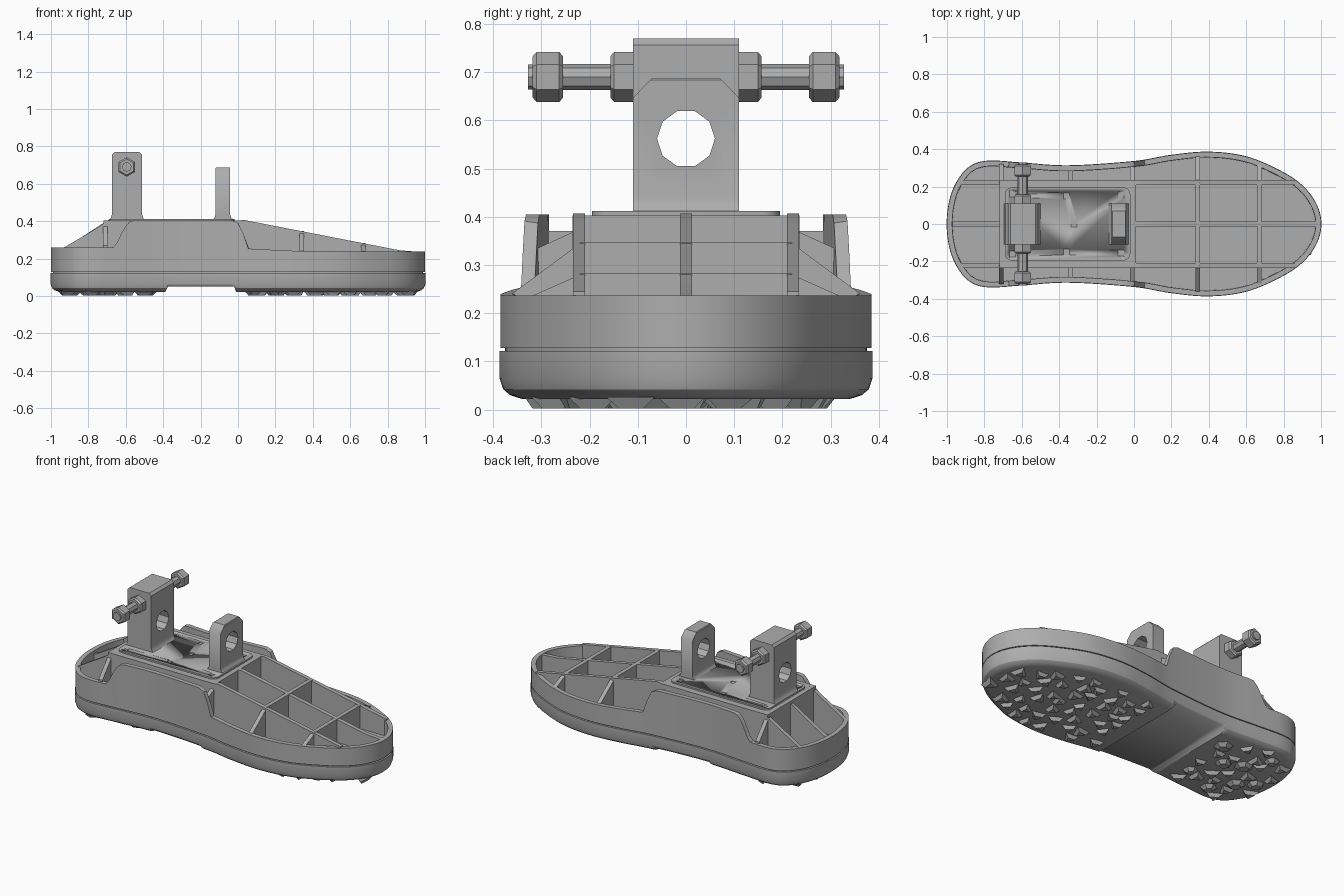
import bpy, bmesh, math, random
from math import radians, pi, cos, sin
from mathutils import Matrix, Vector

cube = bpy.data.objects.get("Cube")
if cube:
    bpy.data.objects.remove(cube, do_unlink=True)

GREY = (0.42, 0.42, 0.42, 1)
mat = bpy.data.materials.new("plain grey")
mat.use_nodes = True
mat.diffuse_color = GREY
mat.node_tree.nodes["Principled BSDF"].inputs["Base Color"].default_value = GREY


# ---- helpers ----
def finish(name, bm, angle=30):
    bmesh.ops.recalc_face_normals(bm, faces=bm.faces)
    me = bpy.data.meshes.new(name)
    bm.to_mesh(me)
    bm.free()
    me.materials.append(mat)
    ob = bpy.data.objects.new(name, me)
    bpy.context.collection.objects.link(ob)
    bpy.ops.object.select_all(action='DESELECT')
    ob.select_set(True)
    bpy.context.view_layer.objects.active = ob
    bpy.ops.object.shade_smooth_by_angle(angle=radians(angle))
    return ob


def add_prism(bm, pts, lo, hi, axis):
    """Extrude a 2D polygon along an axis: x takes (y,z), y takes (x,z), z takes (x,y)."""
    def place(p, t):
        return {'x': (t, *p), 'y': (p[0], t, p[1]), 'z': (*p, t)}[axis]
    a = [bm.verts.new(place(p, lo)) for p in pts]
    b = [bm.verts.new(place(p, hi)) for p in pts]
    bm.faces.new(a)
    bm.faces.new(b)
    for i in range(len(a)):
        j = (i + 1) % len(a)
        bm.faces.new((a[i], a[j], b[j], b[i]))


def prism(name, pts, lo, hi, axis):
    bm = bmesh.new()
    add_prism(bm, pts, lo, hi, axis)
    return finish(name, bm)


def rect(a0, a1, b0, b1):
    return [(a0, b0), (a1, b0), (a1, b1), (a0, b1)]


def round_rect(x0, x1, y0, y1, r, n=5):
    out = []
    for k, (cx, cy) in enumerate([(x1 - r, y1 - r), (x0 + r, y1 - r), (x0 + r, y0 + r), (x1 - r, y0 + r)]):
        for i in range(n):
            a = (k + i / (n - 1)) * pi / 2
            out.append((cx + r * cos(a), cy + r * sin(a)))
    return out


def cut(ob, cutter):
    m = ob.modifiers.new("cut", 'BOOLEAN')
    m.object = cutter
    m.solver = 'EXACT'
    bpy.context.view_layer.objects.active = ob
    bpy.ops.object.modifier_apply(modifier=m.name)
    bpy.data.objects.remove(cutter, do_unlink=True)


def add_tube(bm, sides, r1, r2, depth, matrix):
    bmesh.ops.create_cone(bm, cap_ends=True, segments=sides, radius1=r1, radius2=r2,
                          depth=depth, matrix=matrix)


# ---- foot outline, smoothed from half widths ----
HALF = [(-1, 0), (-.987, .12), (-.95, .22), (-.88, .305), (-.78, .337), (-.6, .327), (-.35, .312),
        (0, .335), (.2, .368), (.4, .385), (.6, .36), (.78, .285), (.9, .205), (.975, .105), (1, 0)]


def spline(pts, steps=9):
    ext = [(pts[1][0], -pts[1][1])] + pts + [(pts[-2][0], -pts[-2][1])]
    out = []
    for a, b, c, d in zip(ext, ext[1:], ext[2:], ext[3:]):
        for s in range(steps):
            t = s / steps
            out.append(tuple(.5 * (2 * q + (r - p) * t + (2 * p - 5 * q + 4 * r - w) * t * t
                                   + (3 * q - p - 3 * r + w) * t ** 3) for p, q, r, w in zip(a, b, c, d)))
    return out + [pts[-1]]


SIDE = spline(HALF)
OUTLINE = [(x, -y) for x, y in SIDE] + SIDE[-2:0:-1]


def half(x):
    for (x0, y0), (x1, y1) in zip(SIDE, SIDE[1:]):
        if x0 <= x <= x1:
            return y0 + (y1 - y0) * (x - x0) / max(x1 - x0, 1e-6)
    return 0


def inset(d):
    out, n = [], len(OUTLINE)
    for i, (x, y) in enumerate(OUTLINE):
        t = (Vector(OUTLINE[(i + 1) % n]) - Vector(OUTLINE[i - 1])).normalized()
        out.append((x - t.y * d, y + t.x * d))
    return out


def loft(name, rings, closed=False):
    """Join outline rings given as (inset, height function)."""
    bm = bmesh.new()
    loops = [[bm.verts.new((x, y, z(x))) for x, y in inset(d)] for d, z in rings]
    n = len(OUTLINE)
    for a, b in zip(loops, loops[1:] + (loops[:1] if closed else [])):
        for i in range(n):
            j = (i + 1) % n
            bm.faces.new((a[i], a[j], b[j], b[i]))
    if not closed:
        bm.faces.new(loops[0])
        bm.faces.new(loops[-1])
    return finish(name, bm)


def level(z):
    return lambda x: z


def ease(x, a, b):
    t = min(max((x - a) / (b - a), 0), 1)
    return t * t * (3 - 2 * t)


def wall_top(x):
    high = .405 * ease(x, -.8, -.56) * (1 - ease(x, -.02, .16))
    return max(high, .26 - .023 * ease(x, -.2, .5))


def rib_top(x):
    return max(.235, min(.407, .407 - (x - .03) * .195, .407 + (x + .68) * .59))


# ---- rubber sole with arch gap ----
sole = loft("rubber_sole", [(-.002, level(.122)), (-.002, level(.065)), (.006, level(.042)),
                            (.02, level(.03)), (.045, level(.022))])
cut(sole, prism("arch_cutter", [(-.405, -.01), (-.375, .05), (-.02, .05), (0, -.01)], -.6, .6, 'y'))

# ---- tread lugs ----
random.seed(4)
bm = bmesh.new()
for i in range(19):
    for j in range(-3, 4):
        x = -.9 + i * .1 + random.uniform(-.025, .025)
        y = j * .1 + (i % 2) * .04 - .02 + random.uniform(-.02, .02)
        if -.45 < x < .05 or abs(y) > half(x) - .06:
            continue
        r = random.uniform(.045, .06)
        spin = Matrix.Translation((x, y, .014)) @ Matrix.Rotation(random.uniform(0, 6), 4, 'Z')
        sides = 6 if (x < -.4 and (i + j) % 3 == 0) else 3
        add_tube(bm, sides, r * .5, r, .024, spin)
finish("tread_lugs", bm)

# ---- upper shell ----
loft("shell_floor", [(.01, level(.115)), (.01, level(.14))])
loft("shell_wall", [(0, level(.128)), (0, wall_top), (.028, wall_top), (.03, level(.128))], closed=True)

# ---- centre box and mounting plate ----
prism("centre_box", rect(-.72, .01, -.235, .235), .13, .403, 'z')
plate = prism("mounting_plate", round_rect(-.69, -.02, -.195, .195, .035), .395, .412, 'z')
bm = bmesh.new()
for x, y in [(-.36, .15), (-.36, -.15), (-.07, .155), (-.07, -.155), (-.32, 0), (-.65, .16), (-.65, -.16)]:
    add_prism(bm, rect(x - .016, x + .016, y - .016, y + .016), .404, .45, 'z')
cut(plate, finish("plate_cutter", bm))

# ---- lengthwise ribs, toe and heel ----
T = .0125
for y, toe, heel in [(0, .985, -.985), (.222, .86, -.94), (-.222, .86, -.94)]:
    for end, start, knee in [(toe, 0, .03), (heel, -.7, -.685)]:
        low = rib_top(end)
        xs = [knee + (end - knee) * k / 8 for k in range(9)]
        prism("lengthwise_rib", [(start, .13), (start, .403)] + [(x, rib_top(x)) for x in xs] + [(end, .13)],
              y - T, y + T, 'y')

# ---- crosswise ribs and sloping side ribs ----
for x in (.34, .67):
    prism("cross_rib", rect(-.22, .22, .13, rib_top(x)), x - T, x + T, 'x')
for x, z0, z1 in [(.34, .345, .235), (.67, .28, .235), (-.01, .375, .33), (-.34, .37, .37), (-.71, .39, .27)]:
    for s in (-1, 1):
        edge = s * (half(x) - .015)
        prism("side_rib", [(s * .22, .13), (edge, .13), (edge, z1), (s * .22, z0)], x - T, x + T, 'x')

# ---- ankle brackets ----
def flared(x0, x1, top, c):
    f = .02
    return [(x0 - f, .405), (x1 + f, .405), (x1 + f * .3, .418), (x1, .435), (x1, top - c),
            (x1 - c, top), (x0 + c, top), (x0, top - c), (x0, .435), (x0 - f * .3, .418)]


def axle_cutter():
    bm = bmesh.new()
    add_tube(bm, 10, .06, .06, 1, Matrix.Translation((-.35, 0, .562)) @ Matrix.Rotation(pi / 2, 4, 'Y'))
    return finish("axle_cutter", bm)


rear = prism("rear_bracket", flared(-.674, -.513, .77, .014), -.11, .11, 'y')
cut(rear, axle_cutter())
front = prism("front_bracket", flared(-.12, -.042, .688, .004), -.11, .11, 'y')
for s in (-1, 1):
    cut(front, prism("corner_cutter", [(s * .068, .69), (s * .112, .645), (s * .2, .645), (s * .2, .8), (s * .068, .8)],
                     -.3, .1, 'x'))
cut(front, axle_cutter())

# ---- side bolts: boss, shaft, nut, tip ----
for s, side in ((1, "left"), (-1, "right")):
    for part, y0, y1, r, n in [("boss", .1, .157, .052, 6), ("shaft", .15, .27, .027, 8),
                               ("nut", .255, .318, .052, 6), ("tip", .31, .328, .026, 8)]:
        bm = bmesh.new()
        turn = Matrix.Translation((-.595, s * (y0 + y1) / 2, .69)) @ Matrix.Rotation(pi / 2, 4, 'X')
        add_tube(bm, n, r, r, y1 - y0, turn)
        if r > .05:
            rims = [e for e in bm.edges if abs(e.verts[0].co.y - e.verts[1].co.y) < 1e-4]
            bmesh.ops.bevel(bm, geom=rims, offset=.008, segments=1, affect='EDGES')
        finish(f"{side}_bolt_{part}", bm)
